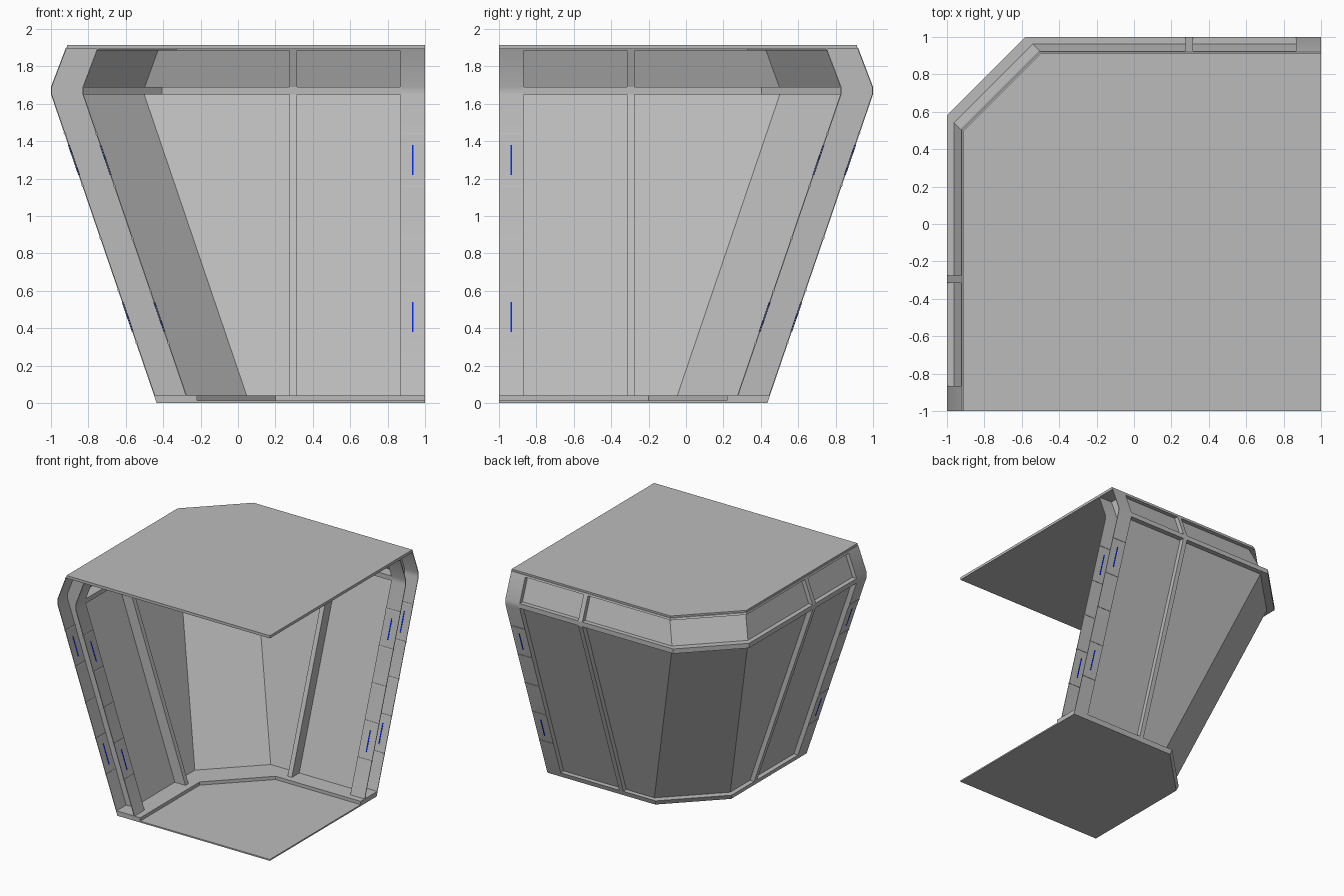
import bpy, bmesh, math

if "Cube" in bpy.data.objects:
    bpy.data.objects.remove(bpy.data.objects["Cube"])


def material(name, rgb):
    m = bpy.data.materials.new(name)
    m.use_nodes = True
    m.diffuse_color = (*rgb, 1)
    m.node_tree.nodes["Principled BSDF"].inputs["Base Color"].default_value = (*rgb, 1)
    return m


GREY = material("light grey", (0.5, 0.5, 0.5))
BLUE = material("light strip blue", (0.0, 0.02, 0.8))

# Key heights and the matching inward shift of the outer surface
SILL, LEDGE, TOP = 1.65, 1.69, 1.915
POST_X = 0.865
DEPTH = 0.175


def shift(z):
    if z < SILL:
        return 0.565 * (1 - z / SILL)
    return max(0, z - LEDGE) * 0.38


def wall_path(t, end=1.0):
    """Back wall, cut corner and side wall, moved inward by t."""
    return [(end, 1 - t), (-0.58 + t, 1 - t), (-1 + t, 0.58 - t), (-1 + t, -end)]


def straight(x0, x1):
    return lambda t: [(x1, 1 - t), (x0, 1 - t)]


def mirrored(path):
    return lambda t: [(-y, -x) for x, y in path(t)]


def finish(name, bm, mat, smooth=False):
    bmesh.ops.recalc_face_normals(bm, faces=bm.faces)
    me = bpy.data.meshes.new(name)
    bm.to_mesh(me)
    bm.free()
    me.materials.append(mat)
    ob = bpy.data.objects.new(name, me)
    bpy.context.collection.objects.link(ob)
    if smooth:
        bpy.ops.object.select_all(action="DESELECT")
        ob.select_set(True)
        bpy.context.view_layer.objects.active = ob
        bpy.ops.object.shade_smooth_by_angle(angle=math.radians(45))
    return ob


def sweep(name, profile, path, mat=GREY, smooth=False):
    """Sweep a closed (shift, height) profile along a path."""
    bm = bmesh.new()
    columns = [[bm.verts.new((x, y, z)) for x, y in path(t)] for t, z in profile]
    n = len(columns)
    for i in range(n):
        a, b = columns[i], columns[(i + 1) % n]
        for j in range(len(a) - 1):
            bm.faces.new((a[j], a[j + 1], b[j + 1], b[j]))
    bm.faces.new([c[0] for c in columns])
    bm.faces.new([c[-1] for c in columns])
    return finish(name, bm, mat, smooth)


def skin(heights, near, far):
    """Sloping layer between two depths behind the outer surface."""
    return ([(shift(z) + near, z) for z in heights]
            + [(shift(z) + far, z) for z in reversed(heights)])


def slab(name, t, z0, z1):
    bm = bmesh.new()
    face = bm.faces.new([bm.verts.new((x, y, z0)) for x, y in wall_path(t) + [(1, -1)]])
    up = bmesh.ops.extrude_face_region(bm, geom=[face])["geom"]
    bmesh.ops.translate(bm, vec=(0, 0, z1 - z0),
                        verts=[v for v in up if isinstance(v, bmesh.types.BMVert)])
    finish(name, bm, GREY)


# Floor and roof
slab("floor", shift(0), 0, 0.012)
slab("roof", shift(TOP), 1.892, TOP)

# Rails around the foot, the sill and the roof edge
sweep("floor_rail", [(shift(0), 0), (shift(0.04), 0.04), (0.78, 0.04), (0.78, 0)], wall_path)
inner_path = lambda t: wall_path(t, POST_X)
sweep("sill_rail", skin([SILL, LEDGE], 0, DEPTH), inner_path)
sweep("roof_rail", skin([1.885, 1.9], 0, DEPTH), inner_path)

# Wall and upper window panels, set back behind the frame
sweep("wall_panel", skin([0.03, SILL + 0.01], 0.04, 0.075), inner_path)
sweep("upper_panel", skin([LEDGE - 0.01, 1.89], 0.035, 0.078), inner_path)

# Mullions, hollow end posts, ribs and light strips on both walls
full = [0.03, SILL, LEDGE, 1.9]
THIN = 0.006
for side, turn in (("back", lambda p: p), ("side", mirrored)):
    sweep(side + "_mullion", skin(full, 0, DEPTH), turn(straight(0.275, 0.315)))
    sweep(side + "_post_web", skin(full, 0, DEPTH), turn(straight(POST_X, POST_X + THIN)))
    for layer, near in (("outer", 0), ("inner", DEPTH - THIN)):
        name = side + "_" + layer
        sweep(name + "_post_skin", skin(full, near, near + THIN),
              turn(straight(POST_X, 1)), smooth=True)
        for i in range(5):
            z = 0.315 + 0.28 * i
            sweep(name + "_post_rib", skin([z, z + 0.012], near - 0.003, near + THIN + 0.003),
                  turn(straight(POST_X, 1)))
        for z in (0.38, 1.22):
            sweep(name + "_light_strip", skin([z, z + 0.16], near - 0.002, near + THIN + 0.002),
                  turn(straight(0.929, 0.939)), BLUE)
